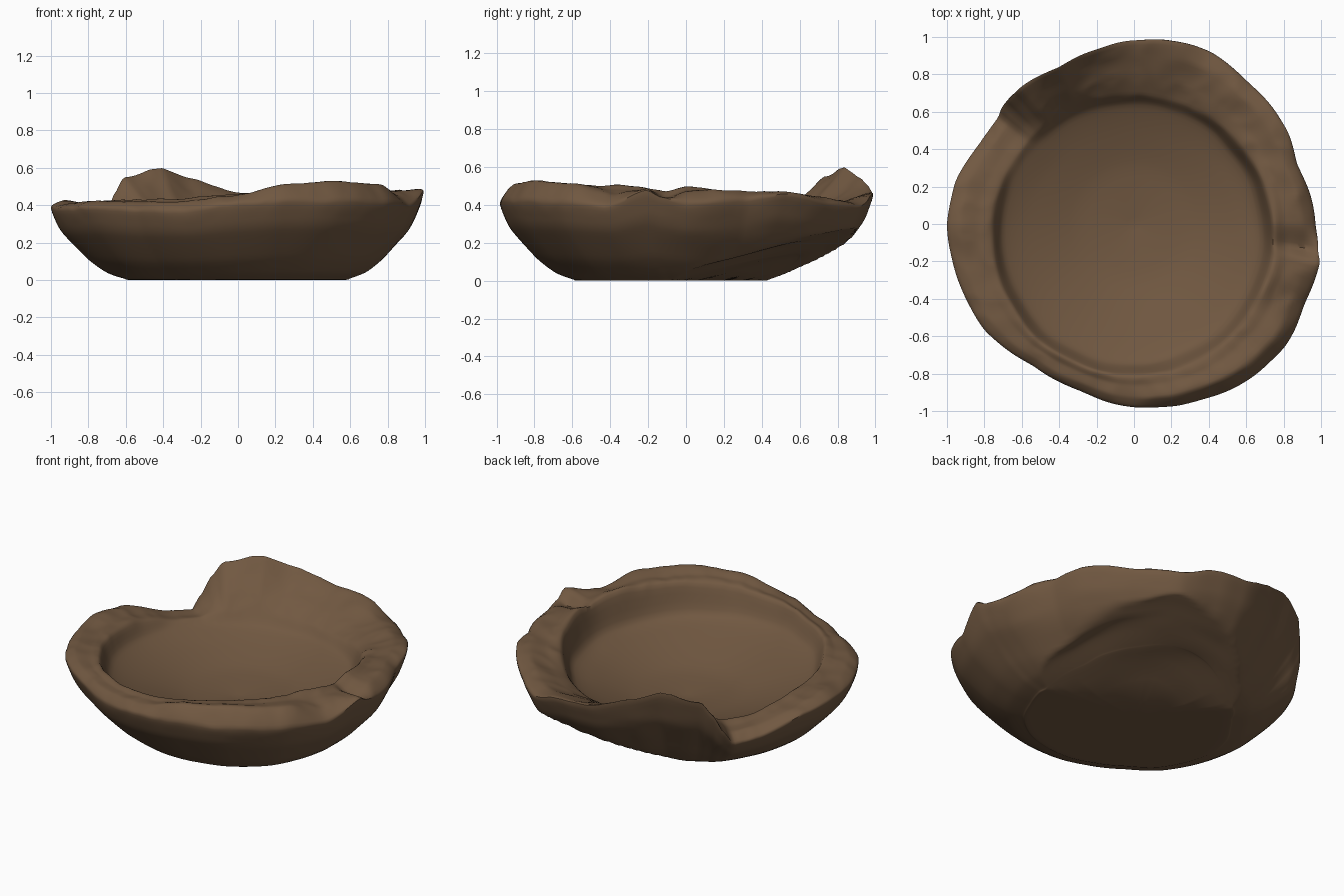
import bpy, bmesh, math
from mathutils import Vector, noise

default_cube = bpy.data.objects.get("Cube")
if default_cube:
    bpy.data.objects.remove(default_cube, do_unlink=True)

SEGMENTS, STEPS = 270, 5

# Broken rim, in hundredths: angle, outer radius, outer edge height,
# height across the band, inner edge height
RIM = [
    (-180, 100, 39, 42, 40), (-165, 99, 38, 41, 41), (-145, 98, 39, 42, 42),
    (-125, 93, 37, 41, 43), (-108, 94, 37, 42, 44), (-90, 98, 41, 45, 45),
    (-75, 100, 43, 51, 47), (-58, 103, 43, 53, 49), (-40, 104, 42, 51, 49),
    (-25, 101, 40, 46, 50), (-12, 101, 47, 48, 47), (-8, 99, 44, 42, 47),
    (0, 97, 41, 47, 49), (20, 93, 43, 48, 46), (32, 96, 46, 47, 42),
    (50, 97, 41, 44, 37), (66, 101, 40, 42, 34), (80, 100, 46, 44, 34),
    (90, 98, 46, 44, 34), (105, 95, 54, 47, 34), (116, 93, 60, 52, 35),
    (130, 95, 55, 50, 35), (134, 95, 47, 44, 34), (138, 94, 35, 36, 33),
    (142, 92, 26, 31, 32), (152, 93, 28, 32, 33), (168, 98, 37, 39, 37),
]

# Outer wall as fractions of edge radius and edge height
WALL = [(.61, .02), (.7, .1), (.8, .28), (.93, .62), (.97, .78), (1, 1)]

# Sloping break across the underside: its direction, start and steepness
CHIP_DIRECTION = Vector((math.cos(math.radians(62)), math.sin(math.radians(62)), 0))
CHIP_START, CHIP_SLOPE = .2, .36

# Shallow dished hollow: height at the centre and curvature
HOLLOW_CENTRE, HOLLOW_CURVE = .14, .34


def rim_at(degrees):
    """Ease between neighbouring rim stations, wrapping round the bowl."""
    stations = RIM + [(RIM[0][0] + 360,) + RIM[0][1:]]
    for low, high in zip(stations, stations[1:]):
        if low[0] <= degrees <= high[0]:
            t = (degrees - low[0]) / (high[0] - low[0])
            t = t * t * (3 - 2 * t) * .5 + t * .5
            return [(a + (b - a) * t) / 100 for a, b in zip(low[1:], high[1:])]


def smooth_path(points):
    """Sample a soft curve through the profile points."""
    path = [Vector(p) for p in points]
    padded = [path[0]] + path + [path[-1]]
    result = []
    for a, b, c, d in zip(padded, padded[1:], padded[2:], padded[3:]):
        for i in range(STEPS):
            t = i / STEPS
            tangent_b, tangent_c = (c - a) * .35, (d - b) * .35
            result.append(b * (2*t**3 - 3*t**2 + 1) + c * (3*t**2 - 2*t**3)
                          + tangent_b * (t**3 - 2*t**2 + t)
                          + tangent_c * (t**3 - t**2))
    return result + [path[-1]]


def section(degrees):
    """Closed radial section: base, outer wall, broken rim, hollow."""
    angle = math.radians(degrees)
    radius, edge, band, lip = rim_at(degrees)
    inner = .75 + .055 * math.cos(angle + math.radians(85)) - .015 * math.cos(angle)
    inner += .012 * noise.noise(Vector((math.cos(angle), math.sin(angle), 0)) * 3)
    profile = [(0, 0), (.55 * radius, 0)]
    profile += [(r * radius, z * edge) for r, z in WALL]
    profile += [
        (radius + (inner - radius) * .3, band),
        (radius + (inner - radius) * .68, (band + lip) / 2),
        (inner, lip),
    ]
    for r in (inner - .06, inner - .2, .3, 0):
        profile.append((r, HOLLOW_CENTRE + HOLLOW_CURVE * r * r))
    return smooth_path(profile)


def weather(point, index):
    """Chip the underside at the back and crumble the broken band."""
    rim_start, rim_end = 7 * STEPS, 10 * STEPS
    outward = Vector((point.x, point.y, 0)).normalized()
    coarse = noise.noise(point * 5)
    if index < rim_start:
        reach = point.dot(CHIP_DIRECTION) - CHIP_START
        scoop = noise.noise(Vector((point.x * 3, point.y * 3, point.z * 11)))
        scar = min(max(reach * 3, 0), 1) * (rim_start - index) / rim_start
        point.z = max(point.z, reach * CHIP_SLOPE + .03 * scar * scoop)
        point += outward * (.025 * scar * scoop)
    crumble = max(0, 1 - max(rim_start - index, index - rim_end, 0) / STEPS)
    ridge = abs(noise.noise(point * 8 + Vector((5, 2, 8))))
    point.z += crumble * (.01 * coarse - .012 * ridge + .003)
    return point + outward * (.008 * crumble * coarse)


# Bowl body: loft the radial sections round the axis
mesh = bpy.data.meshes.new("broken_bowl")
bm = bmesh.new()
columns = []
for s in range(SEGMENTS):
    degrees = -180 + 360 * s / SEGMENTS
    direction = Vector((math.cos(math.radians(degrees)),
                        math.sin(math.radians(degrees)), 0))
    column = []
    for i, (r, z) in enumerate(section(degrees)[1:-1], 1):
        point = direction * r + Vector((0, 0, max(z, 0)))
        column.append(bm.verts.new(weather(point, i)))
    columns.append(column)

underside_centre = bm.verts.new((0, 0, 0))
floor_centre = bm.verts.new((0, 0, HOLLOW_CENTRE))
for column, following in zip(columns, columns[1:] + columns[:1]):
    bm.faces.new((underside_centre, following[0], column[0]))
    bm.faces.new((floor_centre, column[-1], following[-1]))
    for i in range(len(column) - 1):
        bm.faces.new((column[i], following[i], following[i + 1], column[i + 1]))
bmesh.ops.recalc_face_normals(bm, faces=bm.faces)
bm.to_mesh(mesh)
bm.free()

bowl = bpy.data.objects.new("broken_bowl", mesh)
bpy.context.collection.objects.link(bowl)

# Fired clay colour
clay = bpy.data.materials.new("brown_clay")
clay.use_nodes = True
clay.diffuse_color = (.165, .098, .053, 1)
shader = clay.node_tree.nodes["Principled BSDF"]
shader.inputs["Base Color"].default_value = clay.diffuse_color
shader.inputs["Roughness"].default_value = .9
mesh.materials.append(clay)

bpy.ops.object.select_all(action="DESELECT")
bowl.select_set(True)
bpy.context.view_layer.objects.active = bowl
bpy.ops.object.shade_smooth_by_angle(angle=math.radians(50))
